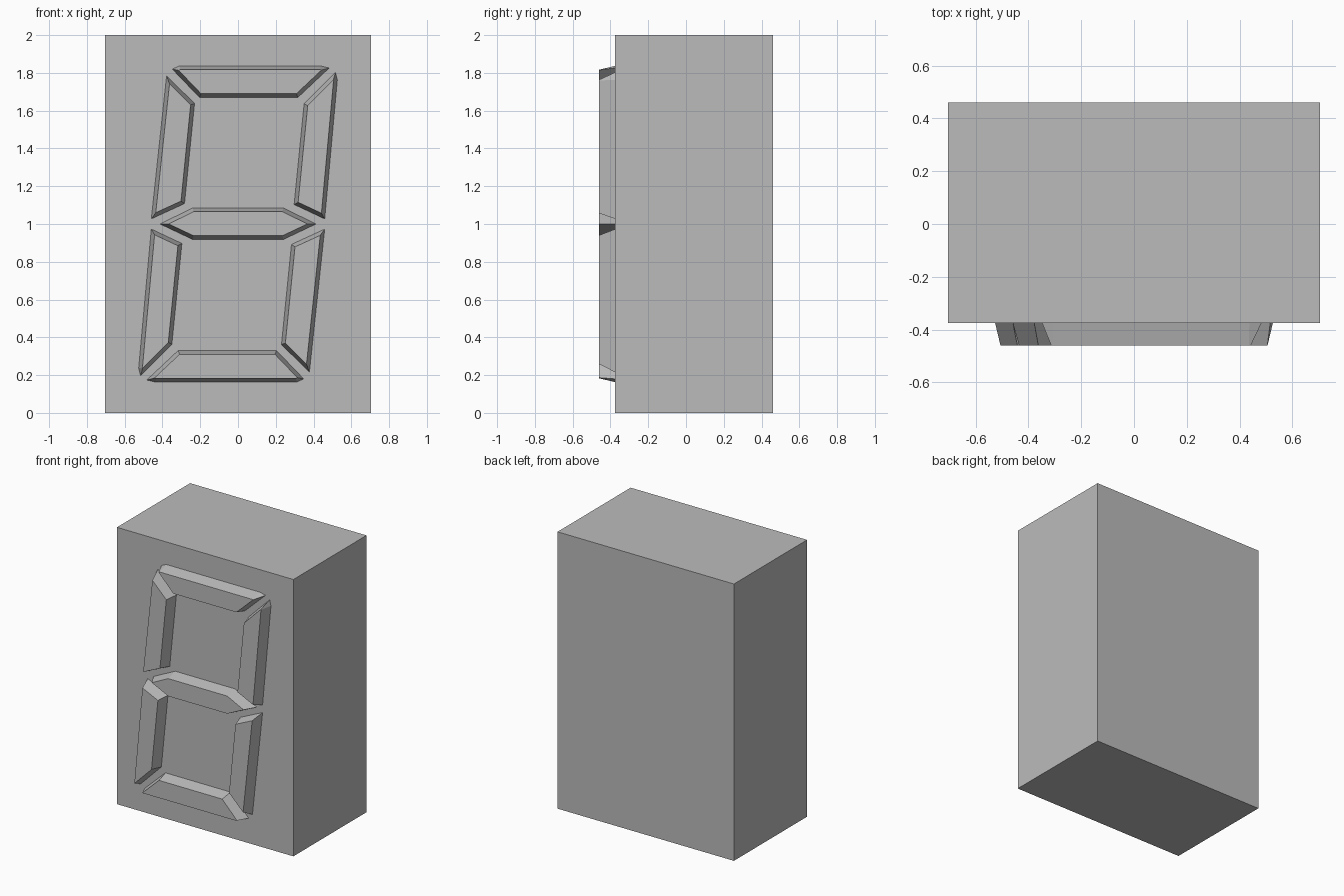
import bpy, bmesh
from mathutils import Vector
from mathutils.geometry import intersect_line_line_2d

FACE_Y, TIP_Y, TAPER = -0.375, -0.46, 0.02

cube = bpy.data.objects.get("Cube")
if cube:
    bpy.data.objects.remove(cube, do_unlink=True)

grey = bpy.data.materials.new("plain grey")
grey.use_nodes = True
colour = (0.5, 0.5, 0.5, 1)
grey.diffuse_color = colour
grey.node_tree.nodes["Principled BSDF"].inputs["Base Color"].default_value = colour


def finish(name, bm):
    bmesh.ops.recalc_face_normals(bm, faces=bm.faces)
    mesh = bpy.data.meshes.new(name)
    bm.to_mesh(mesh)
    bm.free()
    mesh.materials.append(grey)
    obj = bpy.data.objects.new(name, mesh)
    bpy.context.collection.objects.link(obj)
    return obj


def shrink(points, amount):
    """Offset every side of a clockwise outline inwards and join the corners."""
    sides = []
    for i, a in enumerate(points):
        b = points[(i + 1) % len(points)]
        d = (b - a).normalized()
        n = Vector((d.y, -d.x)) * amount
        sides.append((a + n - d * 5, b + n + d * 5))
    return [intersect_line_line_2d(*sides[i - 1], *sides[i]) for i in range(len(points))]


def segment(name, outline):
    """Raised bar with sloping sides."""
    points = [Vector(p) for p in outline]
    bm = bmesh.new()
    base = [bm.verts.new((p.x, FACE_Y, p.y)) for p in points]
    front = [bm.verts.new((p.x, TIP_Y, p.y)) for p in shrink(points, TAPER)]
    bm.faces.new(front)
    bm.faces.new(base[::-1])
    for i in range(len(base)):
        j = (i + 1) % len(base)
        bm.faces.new((base[i], base[j], front[j], front[i]))
    finish(name, bm)


def half_turn(outline):
    return [(-x, 2 - z) for x, z in outline]


# Housing block
bm = bmesh.new()
bmesh.ops.create_cube(bm, size=1)
bmesh.ops.scale(bm, vec=(1.41, 0.835, 2), verts=bm.verts)
bmesh.ops.translate(bm, vec=(0, 0.0425, 1), verts=bm.verts)
finish("housing", bm)

# Slanted bars; the lower half is the upper half turned around the centre
top = [(-0.348, 1.82), (-0.31, 1.837), (0.437, 1.837), (0.483, 1.826),
       (0.317, 1.67), (-0.204, 1.67)]
upper_left = [(-0.378, 1.785), (-0.23, 1.638), (-0.283, 1.108), (-0.459, 1.027)]
upper_right = [(0.516, 1.803), (0.526, 1.762), (0.459, 1.027), (0.297, 1.103), (0.35, 1.636)]
middle = [(-0.413, 1), (-0.24, 1.085), (0.24, 1.085), (0.413, 1), (0.24, 0.918), (-0.24, 0.918)]

segment("top_segment", top)
segment("bottom_segment", half_turn(top))
segment("upper_left_segment", upper_left)
segment("lower_right_segment", half_turn(upper_left))
segment("upper_right_segment", upper_right)
segment("lower_left_segment", half_turn(upper_right))
segment("middle_segment", middle)
